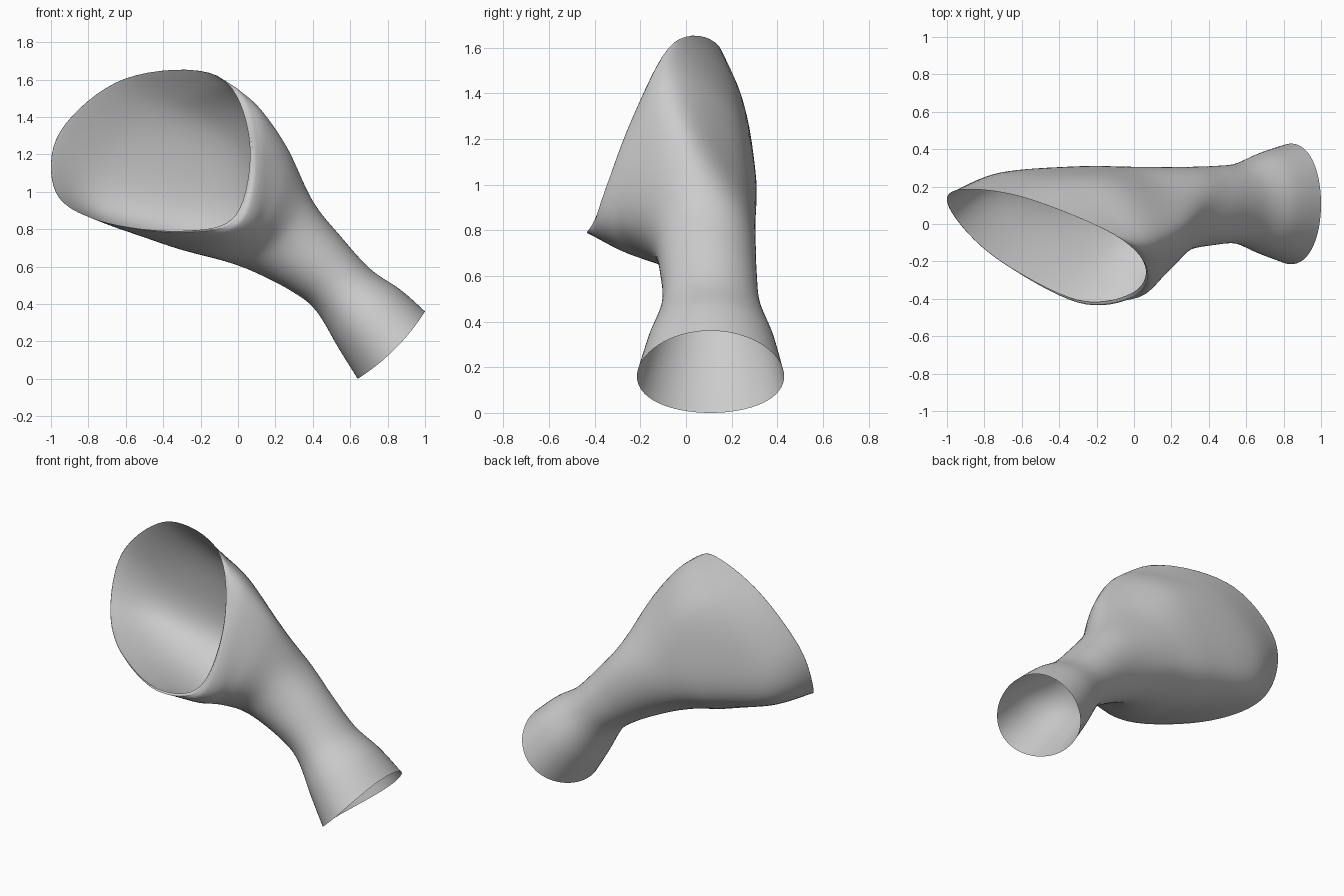
import bpy, bmesh, math
from mathutils import Vector as V

if "Cube" in bpy.data.objects:
    bpy.data.objects.remove(bpy.data.objects["Cube"])

STEPS, SIDES = 8, 8   # subdivisions along the tube / between section points


def spline(p0, p1, p2, p3, t):
    return 0.5 * (2 * p1 + (p2 - p0) * t + (2 * p0 - 5 * p1 + 4 * p2 - p3) * t * t
                  + (3 * p1 - p0 - 3 * p2 + p3) * t ** 3)


def oval(ux, uz, lx, lz, y0, y1, bow=0.0):
    """Section from its upper and lower outline points and its y range."""
    u, l, w = V((ux, 0, uz)), V((lx, 0, lz)), (y1 - y0) / 2
    c, out = (u + l) / 2 + V((0, (y0 + y1) / 2, 0)), V((bow, 0, -bow))
    ring = []
    for k in range(8 * SIDES):
        a = 2 * math.pi * k / (8 * SIDES)
        ring.append(c + (u - l) / 2 * math.cos(a) + V((0, w, 0)) * math.sin(a)
                    + out * math.cos(2 * a))
    return ring


def loop(*pts):
    """Smooth closed section through 8 points."""
    p, n = [V(q) for q in pts], len(pts)
    return [spline(p[i - 1], p[i], p[(i + 1) % n], p[(i + 2) % n], j / SIDES)
            for i in range(n) for j in range(SIDES)]


sections = [
    # flared foot and narrow neck
    oval(1.01, .35, .65, -0.01, -.215, .43, -.01),
    oval(.87, .475, .54, .16, -.165, .385),
    oval(.71, .585, .42, .36, -.107, .325),
    oval(.55, .76, .30, .46, -.112, .31),
    oval(.40, .95, .10, .565, -.152, .305),
    # widening scoop: upper, back, lower, front
    loop((.26, -.01, 1.24), (.14, .21, 1.1), (.01, .303, .93), (-.1, .265, .76),
         (-.12, .08, .65), (-.02, -.12, .65), (.13, -.27, .81), (.235, -.185, 1.05)),
    loop((.11, -.06, 1.45), (-.1, .21, 1.34), (-.27, .303, 1.07), (-.38, .27, .84),
         (-.37, .06, .715), (-.15, -.23, .69), (.075, -.35, .83), (.15, -.22, 1.2)),
    loop((-.02, -.07, 1.56), (-.38, .2, 1.47), (-.68, .275, 1.17), (-.75, .215, .91),
         (-.6, -.04, .79), (-.25, -.34, .75), (.03, -.39, .85), (.1, -.235, 1.26)),
    # slanted open rim
    loop((-.11, -.055, 1.62), (-.6, .145, 1.605), (-.95, .18, 1.32), (-.975, .065, 1.0),
         (-.74, -.18, .845), (-.3, -.42, .785), (0, -.39, .87), (.07, -.24, 1.28)),
]
# edge tucked slightly into the opening on the front side
rim = sections[-1]
mid, tuck = sum(rim, V()) / len(rim), []
for k, p in enumerate(rim):
    w = max(.06, -math.sin(2 * math.pi * (k - 1) / len(rim)))
    tuck.append(p.lerp(mid, .025 * w) + V((0, .014 * w, 0)))
sections.append(tuck)

# loft the sections into one open sheet
bm = bmesh.new()
rows, last = [], len(sections) - 1
for i in range(last):
    a, b, c, d = (sections[max(0, min(last, k))] for k in (i - 1, i, i + 1, i + 2))
    if i == last - 2:    # straight run up to the lip
        d = [q + (q - p) * .3 for p, q in zip(b, c)]
    if i == last - 1:
        a = [p.lerp(q, .9) for p, q in zip(a, b)]
    n = 2 if i == last - 1 else STEPS
    for j in range(n + (i == last - 1)):
        rows.append([bm.verts.new(spline(*q, j / n)) for q in zip(a, b, c, d)])
for r, s in zip(rows, rows[1:]):
    for k in range(len(r)):
        bm.faces.new((r[k - 1], r[k], s[k], s[k - 1]))
bmesh.ops.recalc_face_normals(bm, faces=bm.faces)
for f in bm.faces:
    f.smooth = True
mesh = bpy.data.meshes.new("scoop_tube")
bm.to_mesh(mesh)
bm.free()
bpy.context.collection.objects.link(bpy.data.objects.new("scoop_tube", mesh))
